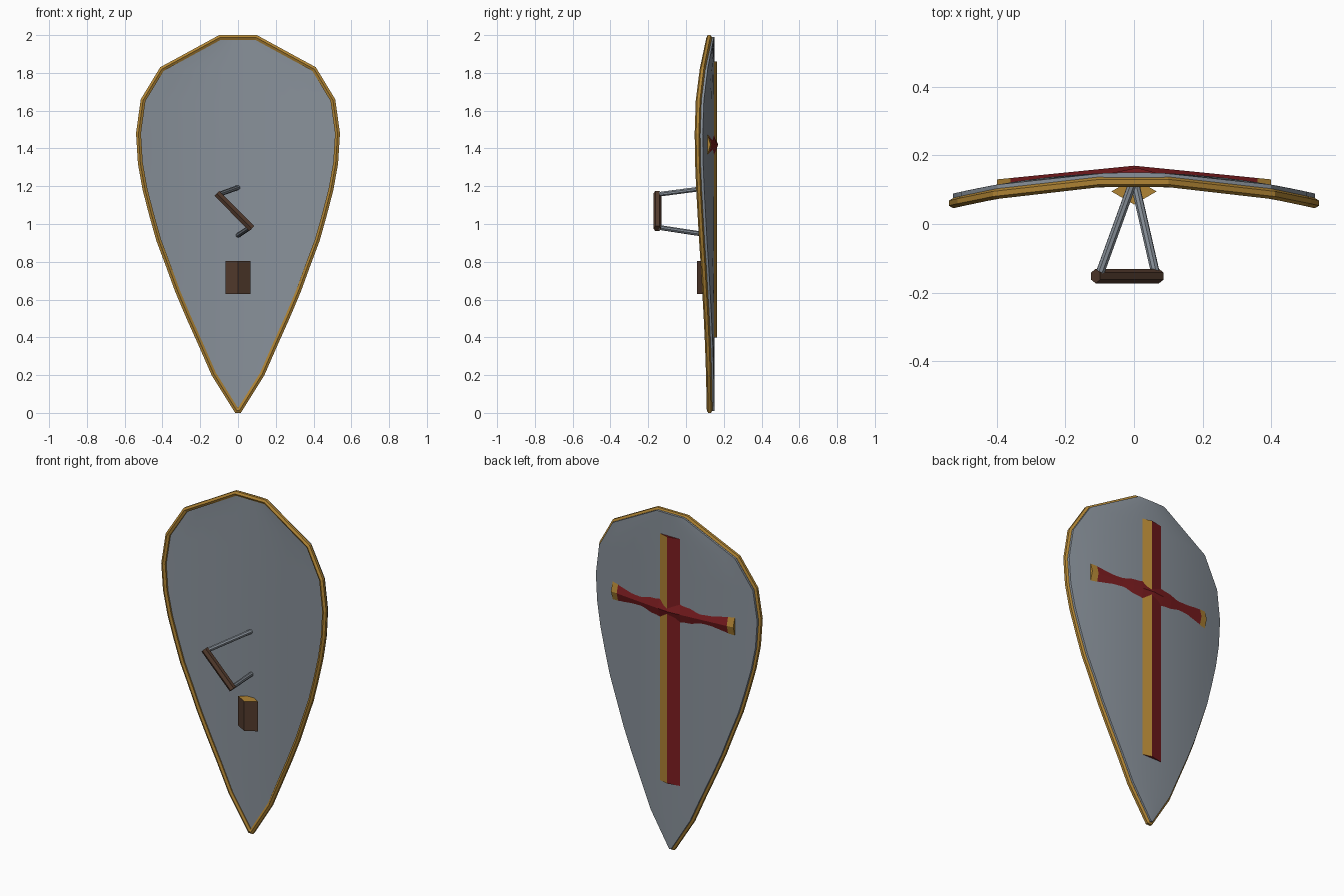
import bpy, bmesh, math
from mathutils import Vector

if "Cube" in bpy.data.objects:
    bpy.data.objects.remove(bpy.data.objects["Cube"])


def material(name, rgb):
    m = bpy.data.materials.new(name)
    m.diffuse_color = (*rgb, 1)
    m.use_nodes = True
    m.node_tree.nodes["Principled BSDF"].inputs["Base Color"].default_value = m.diffuse_color
    return m


GREY = material("steel_grey", (0.25, 0.285, 0.325))
GOLD = material("gold", (0.44, 0.235, 0.035))
RED = material("dark_red", (0.20, 0.012, 0.014))
BROWN = material("leather_brown", (0.085, 0.043, 0.026))


def finish(name, bm, *mats):
    bmesh.ops.recalc_face_normals(bm, faces=bm.faces[:])
    me = bpy.data.meshes.new(name)
    bm.to_mesh(me)
    bm.free()
    for m in mats:
        me.materials.append(m)
    ob = bpy.data.objects.new(name, me)
    bpy.context.collection.objects.link(ob)
    return ob


def loft(rings, closed=False):
    """Skin equal-sized rings of points; cap the ends unless closed."""
    bm = bmesh.new()
    vs = [[bm.verts.new(p) for p in r] for r in rings]
    n = len(vs[0])
    pairs = list(zip(vs, vs[1:])) + ([(vs[-1], vs[0])] if closed else [])
    for a, b in pairs:
        for i in range(n):
            bm.faces.new((a[i], a[(i + 1) % n], b[(i + 1) % n], b[i]))
    if not closed:
        bm.faces.new(vs[0])
        bm.faces.new(vs[-1])
    return bm


def rod(name, a, b, r, sides, mat, turn=0.0):
    a, b = Vector(a), Vector(b)
    d = (b - a).normalized()
    u = d.cross(Vector((0, 1, 0))).normalized()
    v = d.cross(u)
    ang = [turn + 2 * math.pi * i / sides for i in range(sides)]
    rings = [[c + r * (u * math.cos(t) + v * math.sin(t)) for t in ang] for c in (a, b)]
    return finish(name, loft(rings), mat)


def bow(x):
    """Backward sweep of the curved shield."""
    return -0.22 * x * x


# Half outline of the rim's outer edge: (half width, height)
HALF = [(0.10, 2.0), (0.412, 1.83), (0.515, 1.66), (0.54, 1.48), (0.53, 1.32),
        (0.505, 1.18), (0.47, 1.045), (0.432, 0.91), (0.385, 0.785), (0.332, 0.64),
        (0.275, 0.505), (0.21, 0.36), (0.14, 0.2), (0.015, 0.0)]

# Shield plate: curved grid with thickness
COLS, R = 12, 0.015
bm = bmesh.new()
sheets = []
for depth in (0.15, 0.122):
    grid = []
    for w, z in HALF:
        w, z = max(w - 0.012, 0.006), 0.01 + z * 0.99
        xs = [w * (2 * i / COLS - 1) for i in range(COLS + 1)]
        grid.append([bm.verts.new((x, depth + bow(x), z)) for x in xs])
    for a, b in zip(grid, grid[1:]):
        for i in range(COLS):
            bm.faces.new((a[i], a[i + 1], b[i + 1], b[i]))
    sheets.append(grid[0] + [r[-1] for r in grid[1:]] + grid[-1][-2::-1]
                  + [r[0] for r in grid[-2:0:-1]])
f, k = sheets
for i in range(len(f)):
    j = (i + 1) % len(f)
    bm.faces.new((f[i], f[j], k[j], k[i]))
plate = finish("shield_plate", bm, GREY)
bpy.context.view_layer.objects.active = plate
plate.select_set(True)
bpy.ops.object.shade_smooth_by_angle(angle=math.radians(30))
plate.select_set(False)

# Rim: six-sided tube swept round the outline
loop = HALF + [(-x, z) for x, z in reversed(HALF)]
rings = []
for i, (x, z) in enumerate(loop):
    p = Vector((x, z))
    d1 = (p - Vector(loop[i - 1])).normalized()
    d2 = (Vector(loop[(i + 1) % len(loop)]) - p).normalized()
    t = (d1 + d2).normalized()
    out = Vector((-t.y, t.x)) * min(1 / max(t.dot(d2), 0.1), 1.3)
    ring = []
    for s in range(6):
        a = math.pi * s / 3 + math.pi / 6
        q = p + out * R * (math.cos(a) - 0.87)
        ring.append((q.x, 0.125 + bow(x) + R * math.sin(a), q.y))
    rings.append(ring)
finish("rim", loft(rings, closed=True), GOLD)

# Vertical cross bar: ridged strip, gold on its +x slope
section = [(-0.065, 0.138), (-0.065, 0.149), (0.01, 0.164), (0.065, 0.149), (0.065, 0.138)]
bar = finish("cross_upright", loft([[(x, y, z) for x, y in section] for z in (0.40, 1.86)]), RED, GOLD)
for p in bar.data.polygons:
    p.material_index = int(p.normal.x > 0.1)

# Horizontal cross bar: flared, ridged arms with gold tips
ARM = [(0.0, 0.058), (0.07, 0.058), (0.13, 0.050), (0.20, 0.031), (0.36, 0.055), (0.40, 0.058)]
stations = [(-x, h) for x, h in reversed(ARM[1:])] + ARM
rings = []
for x, h in stations:
    base = 0.148 + bow(x)
    rings.append([(x, base, 1.42 + h), (x, 0.170 - 0.1 * abs(x), 1.42),
                  (x, base, 1.42 - h), (x, base - 0.012, 1.42)])
arm = finish("cross_arms", loft(rings), RED, GOLD)
for p in arm.data.polygons:
    p.material_index = int(abs(p.center.x) > 0.36)

# Hand grip and its two struts
top, low = (-0.112, -0.152, 1.162), (0.073, -0.152, 0.976)
rod("hand_grip", top, low, 0.021, 6, BROWN, math.pi / 6)
rod("upper_strut", (0.0, 0.13, 1.193), (-0.10, -0.145, 1.157), 0.013, 8, GREY)
rod("lower_strut", (0.0, 0.13, 0.94), (0.063, -0.145, 0.982), 0.013, 8, GREY)

# Arm pad: diamond-section block with gold ends
pad_section = [(-0.066, 0.095), (0, 0.057), (0.066, 0.095), (0, 0.133)]
pad = finish("arm_pad", loft([[(x, y, z) for x, y in pad_section] for z in (0.63, 0.805)]), BROWN, GOLD)
for p in pad.data.polygons:
    p.material_index = int(abs(p.normal.z) > 0.5)
